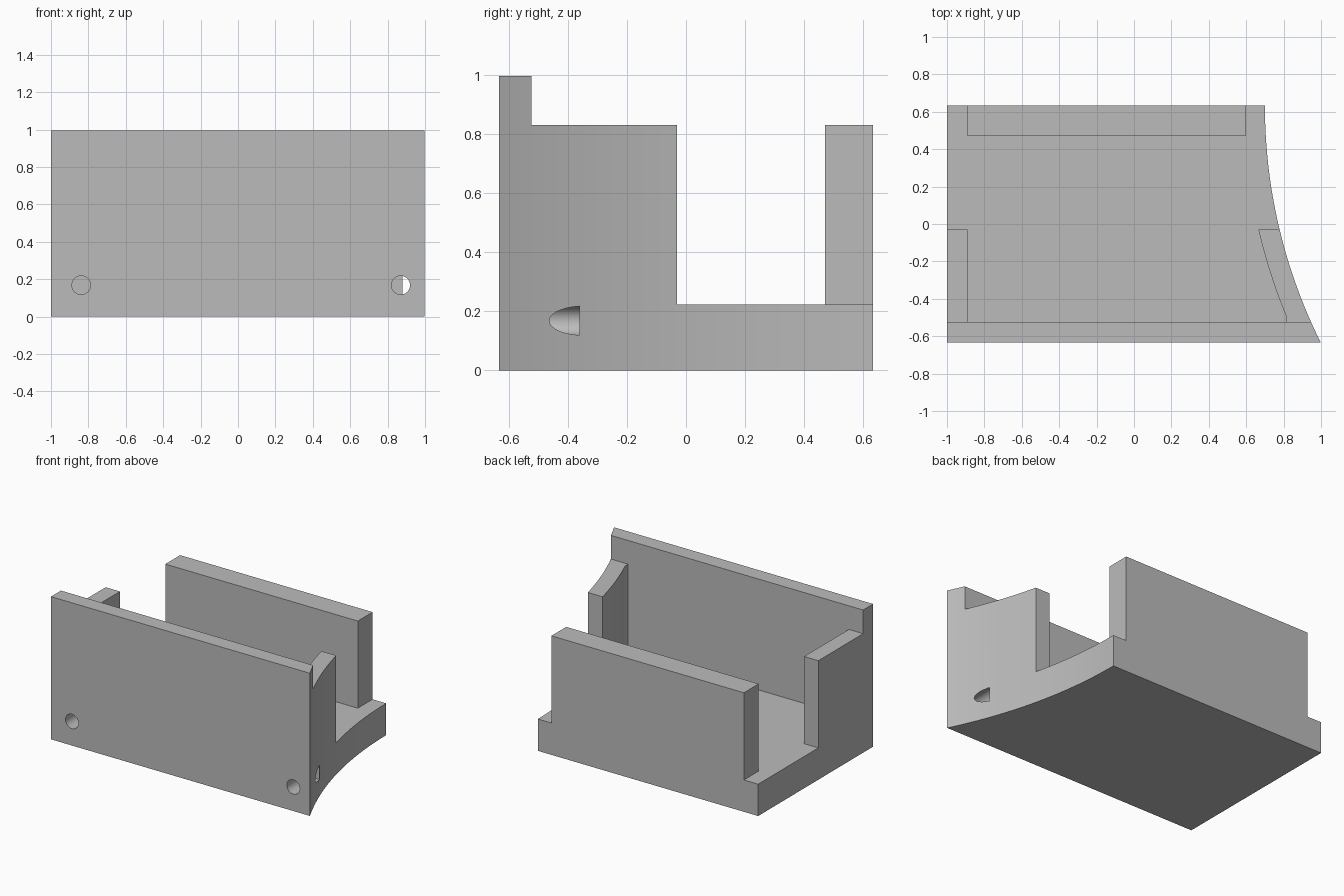
import bpy, bmesh, math
from mathutils import Matrix

if "Cube" in bpy.data.objects:
    bpy.data.objects.remove(bpy.data.objects["Cube"])

HALF_Y, HEIGHT = 0.633, 0.995
FLOOR, SIDE_TOP = 0.222, 0.83
WALL_BACK, SIDE_END, REAR_FRONT = -0.523, -0.03, 0.47
ARC_X, RADIUS = 3.538, 2.838      # centre and radius of the hollow right side
THICK = 0.11

grey = bpy.data.materials.new("plain grey")
grey.use_nodes = True
colour = (0.5, 0.5, 0.5, 1)
grey.diffuse_color = colour
grey.node_tree.nodes["Principled BSDF"].inputs["Base Color"].default_value = colour


def arc(radius, y0, y1, steps):
    """Points along the concave side from y0 to y1."""
    ys = [y0 + (y1 - y0) * i / steps for i in range(steps + 1)]
    return [(ARC_X - math.sqrt(radius ** 2 - (y - HALF_Y) ** 2), y) for y in ys]


def finish(name, bm):
    bmesh.ops.recalc_face_normals(bm, faces=bm.faces)
    mesh = bpy.data.meshes.new(name)
    bm.to_mesh(mesh)
    bm.free()
    mesh.materials.append(grey)
    obj = bpy.data.objects.new(name, mesh)
    bpy.context.collection.objects.link(obj)
    return obj


def prism(name, outline, z0, z1):
    bm = bmesh.new()
    face = bm.faces.new([bm.verts.new((x, y, z0)) for x, y in outline])
    top = bmesh.ops.extrude_face_region(bm, geom=[face])["geom"]
    verts = [v for v in top if isinstance(v, bmesh.types.BMVert)]
    bmesh.ops.translate(bm, verts=verts, vec=(0, 0, z1 - z0))
    return finish(name, bm)


def hole(name, x):
    """Blind bore running back from the front face."""
    bm = bmesh.new()
    start, end = -0.8, -0.36
    place = Matrix.Translation((x, (start + end) / 2, 0.168)) @ Matrix.Rotation(math.pi / 2, 4, "X")
    bmesh.ops.create_cone(bm, cap_ends=True, segments=32, radius1=0.05, radius2=0.05,
                          depth=end - start, matrix=place)
    return finish(name, bm)


# Full block with its concave right side
bracket = prism("channel_bracket",
                [(-1, HALF_Y), (-1, -HALF_Y)] + arc(RADIUS, -HALF_Y, HALF_Y, 32), 0, HEIGHT)

# Everything above the floor that is not a wall
inner = arc(RADIUS + THICK, SIDE_END, -0.495, 12)
room = prism("room_cutter", [
    (-1 + THICK, WALL_BACK), (-1 + THICK, SIDE_END), (-1.2, SIDE_END), (-1.2, 0.8),
    (-1 + THICK, 0.8), (-1 + THICK, REAR_FRONT), (0.595, REAR_FRONT), (0.595, 0.8),
    (1.2, 0.8), (1.2, SIDE_END)] + inner + [(inner[-1][0], WALL_BACK)], FLOOR, 1.2)

# Lowers side and rear walls below the front wall
step = prism("step_cutter", [(-1.3, WALL_BACK), (1.3, WALL_BACK), (1.3, 0.9), (-1.3, 0.9)],
             SIDE_TOP, 1.3)

cutters = [step, room, hole("right_hole_cutter", -0.838), hole("left_hole_cutter", 0.87)]
bpy.context.view_layer.objects.active = bracket
for cutter in cutters:
    cutter.hide_render = True
    mod = bracket.modifiers.new(cutter.name, "BOOLEAN")
    mod.operation = "DIFFERENCE"
    mod.solver = "EXACT"
    mod.object = cutter
    bpy.ops.object.modifier_apply(modifier=mod.name)
for cutter in cutters:
    bpy.data.objects.remove(cutter)

for obj in bpy.context.selected_objects:
    obj.select_set(False)
bracket.select_set(True)
bpy.ops.object.shade_smooth_by_angle(angle=math.radians(25))
